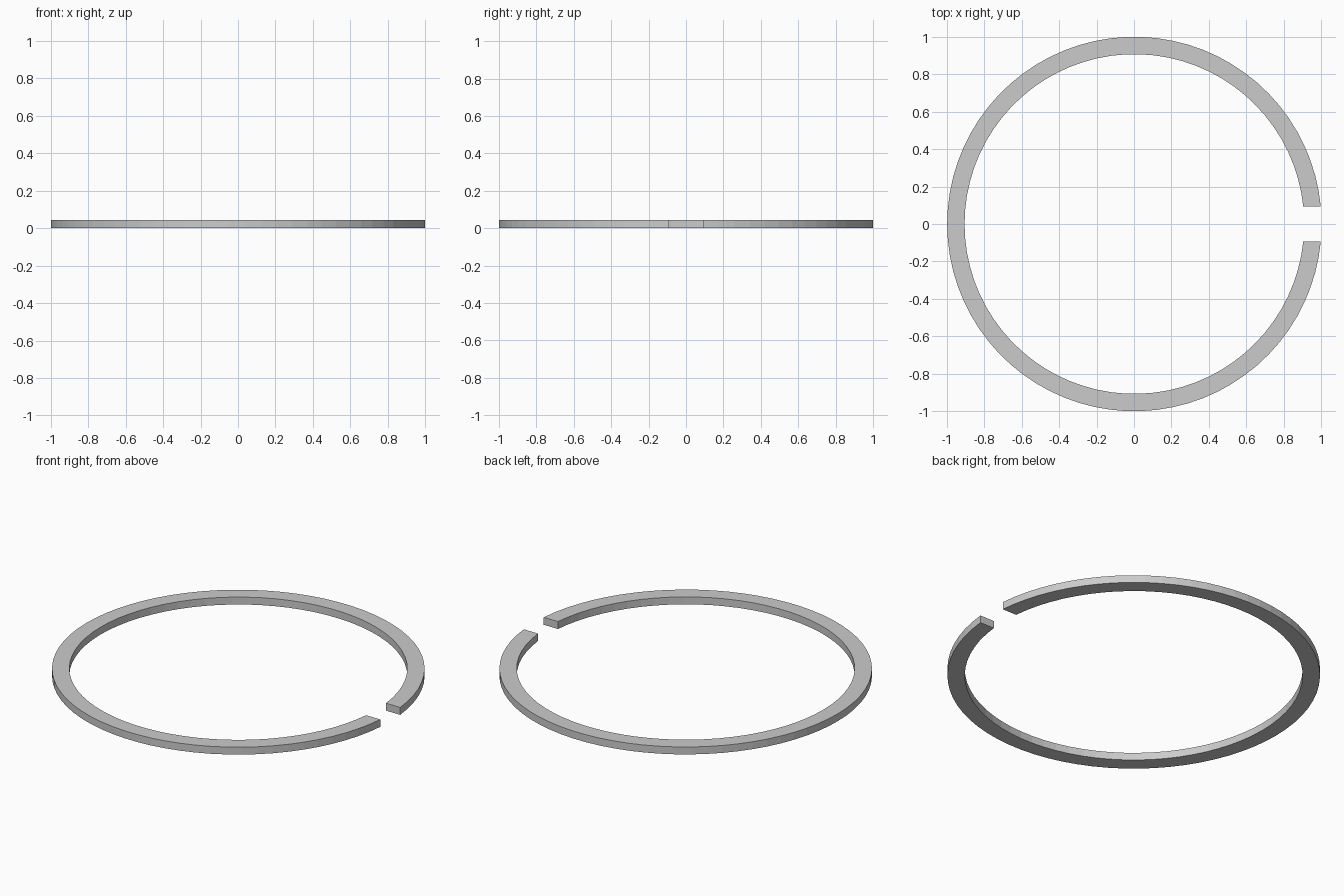
import bpy, bmesh, math

if "Cube" in bpy.data.objects:
    bpy.data.objects.remove(bpy.data.objects["Cube"])

R_OUT, R_IN, HEIGHT, HALF_GAP, STEPS = 1.0, 0.907, 0.044, 0.093, 72


def arc_points(radius):
    # Arc from one gap end round to the other; ends lie on y = +/-HALF_GAP
    start = math.asin(HALF_GAP / radius)
    span = 2 * math.pi - 2 * start
    return [(radius * math.cos(start + span * i / STEPS),
             radius * math.sin(start + span * i / STEPS))
            for i in range(STEPS + 1)]


# Flat split band, extruded upwards
bm = bmesh.new()
outer = [bm.verts.new((x, y, 0)) for x, y in arc_points(R_OUT)]
inner = [bm.verts.new((x, y, 0)) for x, y in arc_points(R_IN)]
for i in range(STEPS):
    bm.faces.new((outer[i], outer[i + 1], inner[i + 1], inner[i]))
top = bmesh.ops.extrude_face_region(bm, geom=bm.faces[:], use_keep_orig=True)
bmesh.ops.translate(bm, vec=(0, 0, HEIGHT),
                    verts=[g for g in top["geom"] if isinstance(g, bmesh.types.BMVert)])
bmesh.ops.translate(bm, vec=(0.002, 0, 0), verts=bm.verts[:])
bmesh.ops.recalc_face_normals(bm, faces=bm.faces[:])

mesh = bpy.data.meshes.new("split_ring")
bm.to_mesh(mesh)
bm.free()
ring = bpy.data.objects.new("split_ring", mesh)
bpy.context.collection.objects.link(ring)
